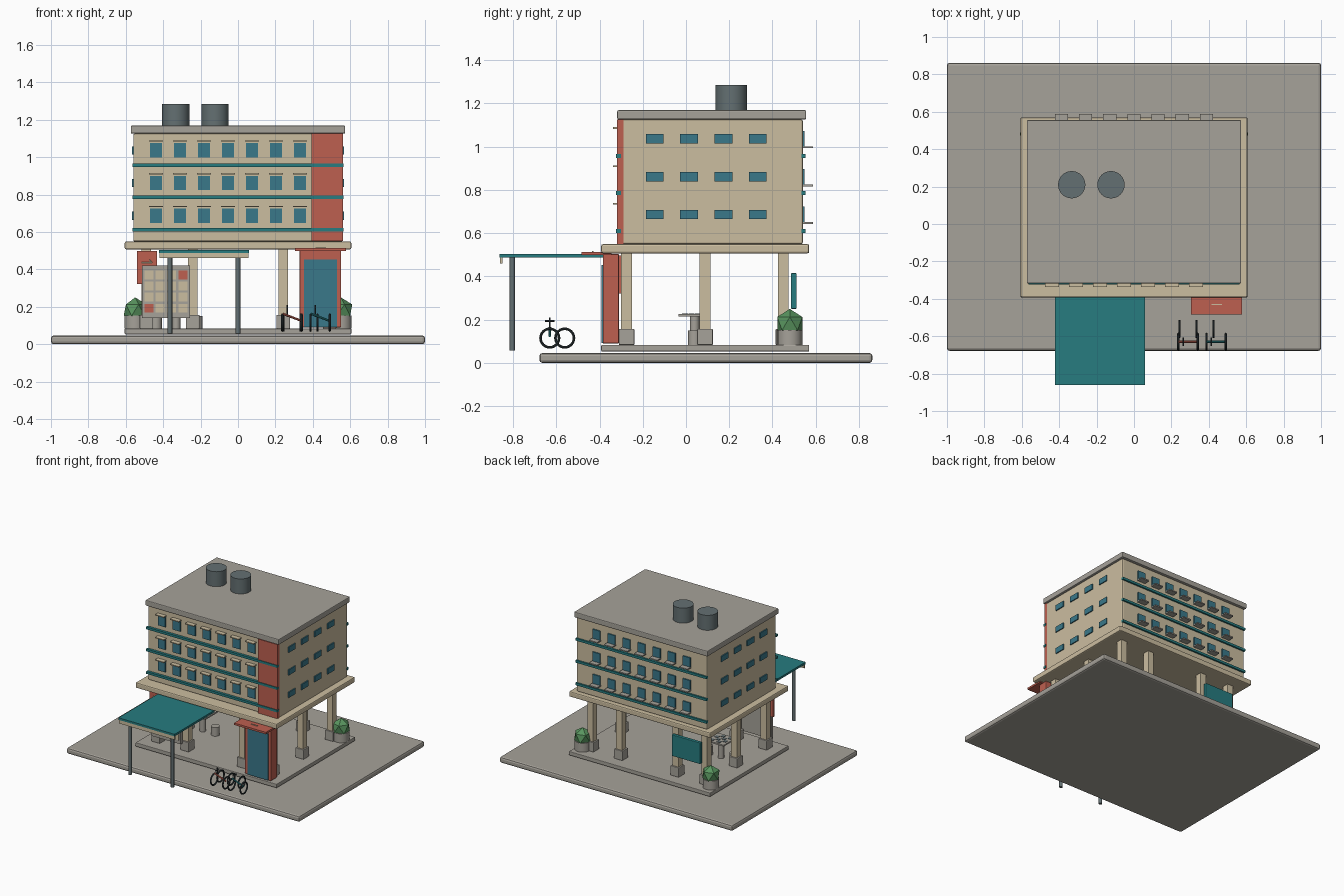
import bpy, math
from mathutils import Vector

if "Cube" in bpy.data.objects:
    bpy.data.objects.remove(bpy.data.objects["Cube"])

def mat(name, r, g, b):
    m = bpy.data.materials.new(name)
    m.diffuse_color = (r, g, b, 1)
    m.use_nodes = True
    m.node_tree.nodes["Principled BSDF"].inputs["Base Color"].default_value = m.diffuse_color
    return m

BEIGE = mat("beige_plaster", .60, .51, .35)
GREY = mat("concrete_grey", .38, .36, .32)
TEAL = mat("teal_paint", .02, .20, .215)
RED = mat("brick_red", .51, .115, .08)
GLASS = mat("blue_glass", .042, .188, .255)
METAL = mat("dark_metal", .127, .162, .168)
TYRE = mat("tyre_black", .03, .042, .046)
GREEN = mat("leaf_green", .10, .30, .115)

def finish(name, m, smooth=False):
    o = bpy.context.object
    o.name = name
    o.data.materials.append(m)
    if smooth:
        bpy.ops.object.shade_smooth_by_angle(angle=math.radians(40))
    return o

def box(name, m, x0, x1, y0, y1, z0, z1, bevel=0):
    bpy.ops.mesh.primitive_cube_add(size=1)
    o = finish(name, m)
    c = Vector(((x0 + x1) / 2, (y0 + y1) / 2, (z0 + z1) / 2))
    for v in o.data.vertices:
        v.co = Vector((v.co.x * (x1 - x0), v.co.y * (y1 - y0), v.co.z * (z1 - z0)))
    o.location = c
    if bevel:
        b = o.modifiers.new("bevel", 'BEVEL')
        b.width, b.segments = bevel, 2
    return o

def cyl(name, m, x, y, z0, z1, r, sides=24):
    bpy.ops.mesh.primitive_cylinder_add(vertices=sides, radius=r, depth=z1 - z0,
                                        location=(x, y, (z0 + z1) / 2))
    return finish(name, m, True)

def rod(name, m, a, b, r=.005):
    a, b = Vector(a), Vector(b)
    bpy.ops.mesh.primitive_cylinder_add(vertices=8, radius=r, depth=(b - a).length,
                                        location=(a + b) / 2)
    bpy.context.object.rotation_euler = (b - a).to_track_quat('Z', 'Y').to_euler()
    return finish(name, m, True)

def ring(name, x, y, z, m=TYRE):
    bpy.ops.mesh.primitive_torus_add(major_radius=.043, minor_radius=.006, major_segments=24,
                                     minor_segments=8, location=(x, y, z),
                                     rotation=(0, math.pi / 2, 0))
    return finish(name, m, True)

# Ground, plinth, raised floor, main block and roof
box("ground_slab", GREY, -1, 1, -.678, .862, 0, .046, .014)
box("plinth", GREY, -.606, .606, -.392, .57, .053, .083, .004)
box("raised_floor", BEIGE, -.606, .606, -.392, .57, .507, .549, .008)
box("main_block", BEIGE, -.56, .56, -.303, .54, .549, 1.126, .008)
box("roof_slab", GREY, -.573, .573, -.318, .556, 1.126, 1.169, .006)
box("red_corner_panel", RED, .393, .561, -.318, -.29, .551, 1.126)
for x in (-.333, -.123):
    cyl("roof_tank", METAL, x, .21, 1.169, 1.285, .073, 32)

# Columns around the open ground level
for x in (-.49, -.242, .242, .49):
    for y in (-.275, .088, .45):
        if abs(x) < .3 and y == .088:
            continue
        box("column", BEIGE, x - .025, x + .025, y - .025, y + .025, .083, .507)
        box("column_base", GREY, x - .036, x + .036, y - .036, y + .036, .083, .157, .004)

# Storeys: windows, hoods, ledges and teal bands
for zc in (1.037, .861, .687):
    for i in range(7):
        x = -.439 + .1285 * i
        box("front_window", GLASS, x - .032, x + .032, -.311, -.302, zc - .038, zc + .038)
        box("window_hood", BEIGE, x - .037, x + .037, -.337, -.3, zc + .046, zc + .053)
        x = -.388 + .1292 * i
        box("back_window", GLASS, x - .032, x + .032, .539, .549, zc - .036, zc + .036)
        box("back_ledge", GREY, x - .035, x + .035, .538, .587, zc - .044, zc - .035)
    for i in range(4):
        y = -.145 + .159 * i
        for s in (-1, 1):
            xs = sorted((s * .559, s * .568))
            box("side_window", GLASS, *xs, y - .041, y + .041, zc - .022, zc + .021)
for z in (.957, .786, .611):
    box("front_band", TEAL, -.563, .563, -.323, -.3, z - .009, z + .009)
    box("back_band", TEAL, -.563, .563, .535, .553, z - .009, z + .009)

# Red entrance with glazed door and small canopy
box("entrance_block", RED, .329, .552, -.385, -.31, .09, .503, .004)
box("entrance_door", GLASS, .353, .53, -.39, -.384, .092, .452)
box("entrance_canopy", RED, .305, .577, -.483, -.345, .498, .513)
box("canopy_plate", BEIGE, .415, .47, -.434, -.428, .513, .518)

# Teal entrance shelter on posts
box("shelter_roof", TEAL, -.423, .059, -.862, -.37, .488, .504)
box("shelter_fascia", BEIGE, -.421, .057, -.86, -.848, .46, .488)
for x in (-.364, 0):
    cyl("shelter_post", METAL, x, -.803, .057, .488, .0125, 12)

# Mailbox wall: a grid of small doors, two of them red
box("mailbox_panel", GREY, -.514, -.257, -.335, -.312, .14, .42)
for i in range(4):
    for j in range(4):
        x, z = -.477 + .061 * i, .193 + .059 * j
        m = RED if (i, j) in ((0, 0), (3, 3)) else BEIGE
        box("mailbox_door", m, x - .024, x + .024, -.341, -.334, z - .023, z + .023)

# Red wall sign with a plain pointer, and the teal board at the back
box("red_sign", RED, -.54, -.434, -.311, -.298, .322, .497)
rod("sign_pointer", BEIGE, (-.515, -.311, .435), (-.46, -.311, .435), .004)
rod("sign_pointer_tip", BEIGE, (-.475, -.311, .45), (-.46, -.311, .435), .004)
box("back_board", TEAL, -.48, -.235, .485, .512, .25, .415, .004)

# Game table with two stools
tx, ty = -.33, .04
cyl("table_leg", GREY, tx, ty, .083, .215, .022, 16)
box("table_top", GREY, tx - .074, tx + .074, ty - .074, ty + .074, .215, .226)
for i in range(4):
    for j in range(4):
        if (i + j) % 2 == 0:
            x, y = tx - .045 + .03 * i, ty - .045 + .03 * j
            box("board_square", METAL, x - .014, x + .014, y - .014, y + .014, .225, .229)
for s in (-1, 1):
    cyl("stool", GREY, tx + s * .108, ty, .083, .15, .031, 16)

# Planters at the back corners
for x in (-.55, .55):
    cyl("planter_pot", GREY, x, .48, .083, .152, .058, 16)
    bpy.ops.mesh.primitive_ico_sphere_add(subdivisions=1, radius=.068, location=(x, .48, .182))
    finish("planter_shrub", GREEN)

# Bike rack hoops and two bicycles
for x in (.243, .334, .425):
    ring("rack_hoop", x, -.561, .115)
for xc, m in ((.289, RED), (.439, TEAL)):
    y = -.63
    for s in (-1, 1):
        ring("bike_wheel", xc + s * .052, y, .115)
    rod("bike_frame", m, (xc - .05, y, .163), (xc + .05, y, .125), .006)
    rod("bike_stem", TYRE, (xc - .026, y, .145), (xc - .026, y, .21), .004)
    rod("bike_handlebar", TYRE, (xc - .026, y - .023, .194), (xc - .026, y + .023, .194), .004)
